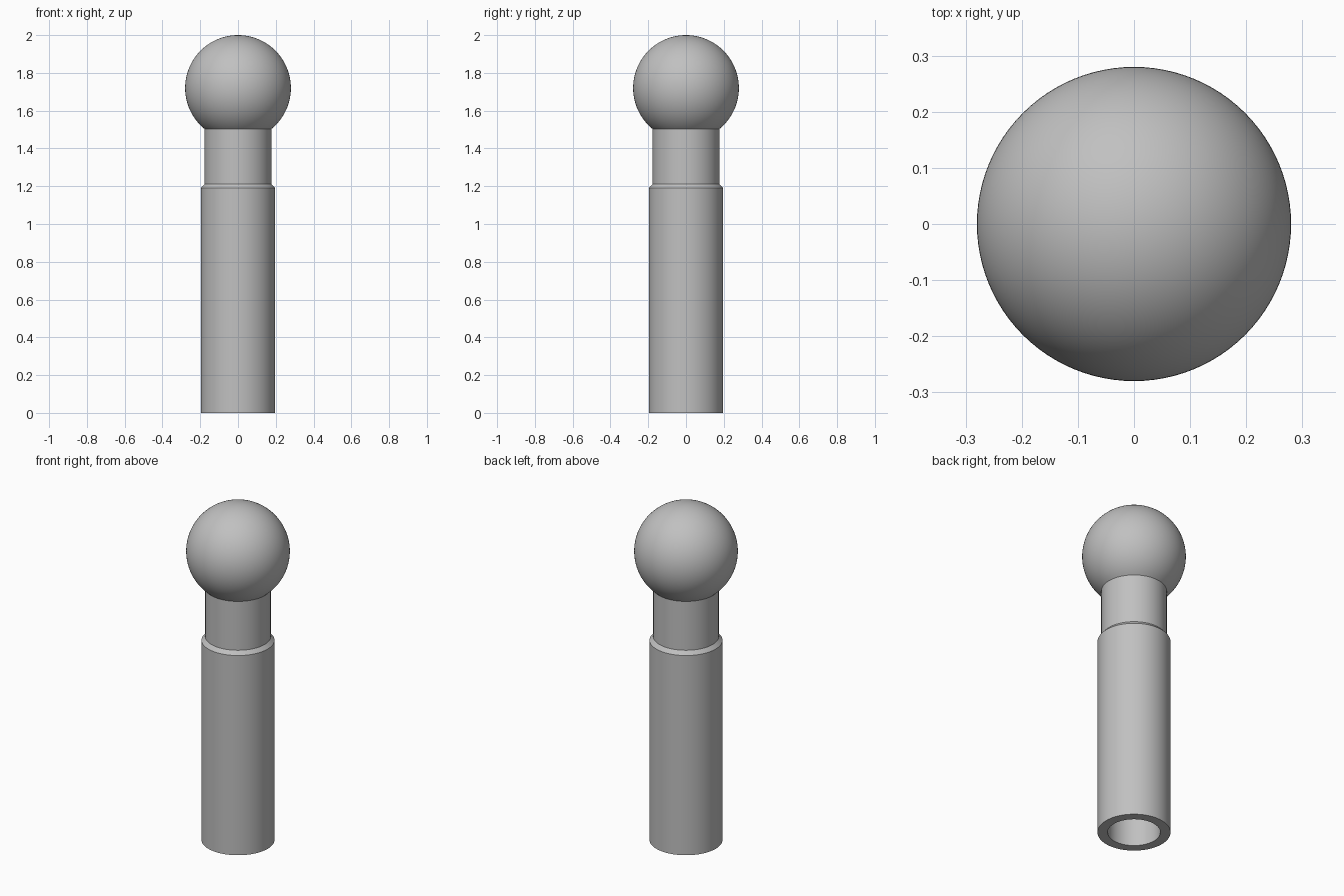
import bpy
import bmesh
from math import sin, cos, pi, asin, radians

cube = bpy.data.objects.get("Cube")
if cube:
    bpy.data.objects.remove(cube, do_unlink=True)

steel = bpy.data.materials.new("grey steel")
steel.use_nodes = True
colour = (0.53, 0.53, 0.53, 1)
steel.diffuse_color = colour
steel.node_tree.nodes["Principled BSDF"].inputs["Base Color"].default_value = colour

SEGMENTS = 96
SHAFT_R, NECK_R, BORE_R, BALL_R = 0.197, 0.177, 0.142, 0.28
SHOULDER_Z, NECK_Z, BORE_TOP = 1.19, 1.212, 1.0
BALL_Z = 2 - BALL_R


def lathe(name, profile):
    """Revolve (radius, z) points around the z axis."""
    bm = bmesh.new()
    verts = [bm.verts.new((r, 0, z)) for r, z in profile]
    edges = [bm.edges.new(pair) for pair in zip(verts, verts[1:])]
    bmesh.ops.spin(bm, geom=verts + edges, cent=(0, 0, 0), axis=(0, 0, 1),
                   angle=2 * pi, steps=SEGMENTS, use_merge=True)
    bmesh.ops.remove_doubles(bm, verts=bm.verts, dist=0.0001)
    bmesh.ops.recalc_face_normals(bm, faces=bm.faces)
    mesh = bpy.data.meshes.new(name)
    bm.to_mesh(mesh)
    bm.free()
    mesh.materials.append(steel)
    obj = bpy.data.objects.new(name, mesh)
    bpy.context.collection.objects.link(obj)
    bpy.ops.object.select_all(action="DESELECT")
    obj.select_set(True)
    bpy.context.view_layer.objects.active = obj
    bpy.ops.object.shade_smooth_by_angle(angle=radians(30))
    return obj


# Hollow shaft with a chamfered shoulder
lathe("shaft", [(0, BORE_TOP), (BORE_R, BORE_TOP), (BORE_R, 0), (SHAFT_R, 0),
                (SHAFT_R, SHOULDER_Z), (NECK_R, NECK_Z), (0, NECK_Z)])

# Neck, ending where it meets the ball
start = asin(NECK_R / BALL_R)
neck_top = BALL_Z - BALL_R * cos(start)
lathe("neck", [(0, NECK_Z), (NECK_R, NECK_Z), (NECK_R, neck_top), (0, neck_top)])

# Ball, cut flat where it sits on the neck
steps = 48
angles = [start + (pi - start) * i / steps for i in range(steps + 1)]
lathe("ball", [(0, neck_top)] + [(BALL_R * sin(a), BALL_Z - BALL_R * cos(a)) for a in angles])
